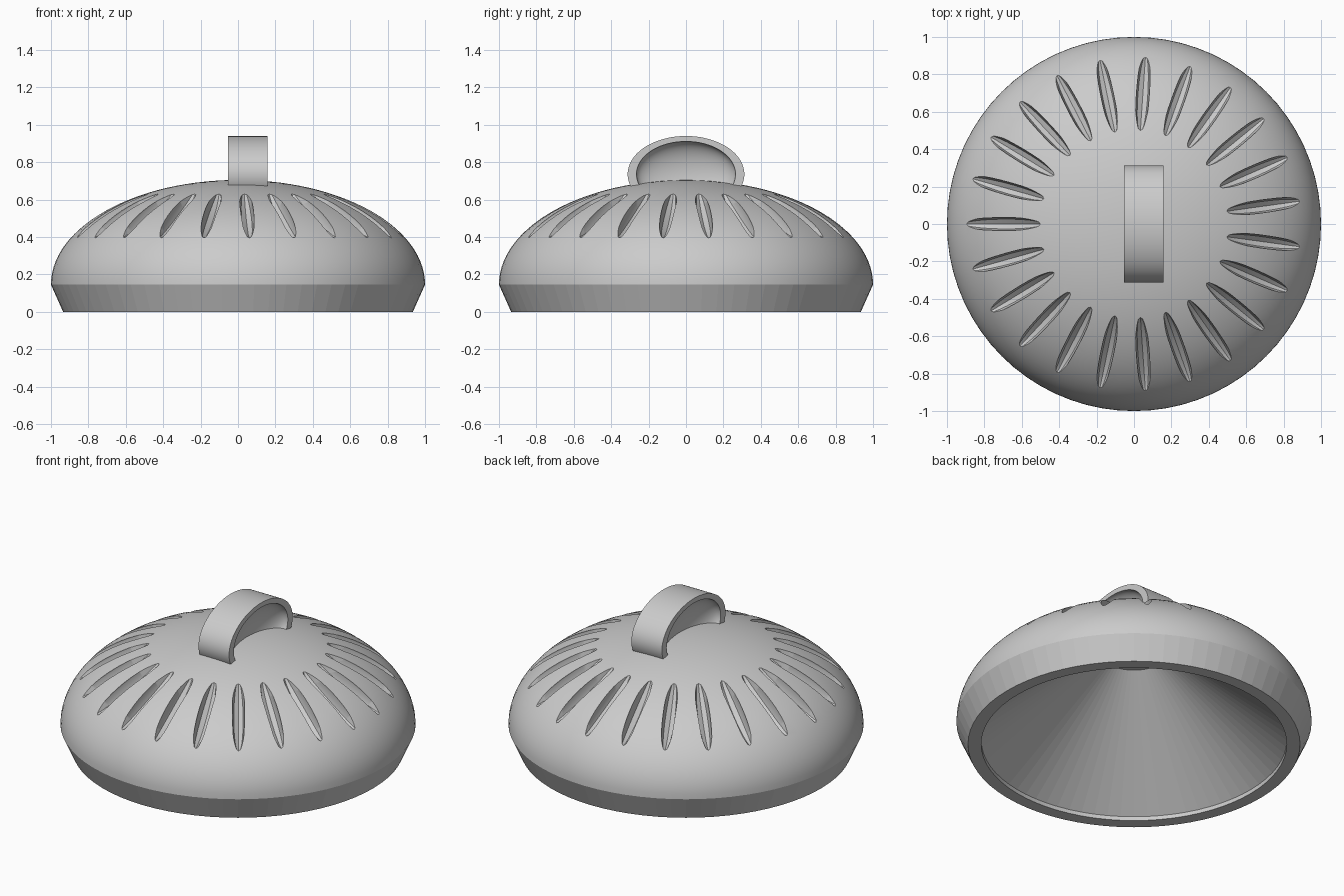
import bpy
import bmesh
from math import pi, sin, cos, radians, atan2
from mathutils import Matrix, Vector

cube = bpy.data.objects.get("Cube")
if cube:
    bpy.data.objects.remove(cube, do_unlink=True)

grey = bpy.data.materials.new("plain_grey")
grey.use_nodes = True
colour = (0.6, 0.6, 0.6, 1)
grey.diffuse_color = colour
grey.node_tree.nodes["Principled BSDF"].inputs["Base Color"].default_value = colour

RIM_Z, DOME_H = 0.145, 0.56   # widest point and dome rise
SLOTS = 23


def make_object(name, bm):
    bmesh.ops.recalc_face_normals(bm, faces=bm.faces)
    mesh = bpy.data.meshes.new(name)
    bm.to_mesh(mesh)
    bm.free()
    mesh.materials.append(grey)
    obj = bpy.data.objects.new(name, mesh)
    bpy.context.collection.objects.link(obj)
    return obj


def carve(obj, bm):
    """Subtract the shapes in bm from obj."""
    cutter = make_object("cutter", bm)
    cutter.hide_render = True
    cut = obj.modifiers.new("cut", "BOOLEAN")
    cut.operation = "DIFFERENCE"
    cut.solver = "EXACT"
    cut.object = cutter
    bpy.context.view_layer.objects.active = obj
    bpy.ops.object.modifier_apply(modifier=cut.name)
    bpy.data.objects.remove(cutter, do_unlink=True)


def smooth(obj, degrees):
    bpy.ops.object.select_all(action="DESELECT")
    obj.select_set(True)
    bpy.context.view_layer.objects.active = obj
    bpy.ops.object.shade_smooth_by_angle(angle=radians(degrees))


# Lid: lathed dome, undercut rim and hollow conical inside
profile = [(0, 0.585), (0.18, 0.585), (0.86, 0.025), (0.86, 0), (0.935, 0)]
steps = 28
for i in range(steps + 1):
    a = pi / 2 * i / steps
    profile.append((cos(a) if i < steps else 0, RIM_Z + DOME_H * sin(a)))
bm = bmesh.new()
verts = [bm.verts.new((r, 0, z)) for r, z in profile]
edges = [bm.edges.new(pair) for pair in zip(verts, verts[1:])]
bmesh.ops.spin(bm, geom=verts + edges, cent=(0, 0, 0), axis=(0, 0, 1),
               angle=2 * pi, steps=72, use_merge=True)
bmesh.ops.remove_doubles(bm, verts=bm.verts, dist=0.0001)
lid = make_object("lid", bm)

# Ring of slender faceted grooves cut into the dome
inner, outer = Vector((0.5, 0, 0.63)), Vector((0.89, 0, 0.395))
along = outer - inner
tilt = Matrix.Rotation(atan2(-along.z, along.x), 4, "Y")
lift = Matrix.Translation((0, 0, 0.02))
shape = Matrix.Diagonal((along.length * 0.53, 0.037, 0.06, 1))
poles = Matrix.Rotation(pi / 2, 4, "Y")
bm = bmesh.new()
for i in range(SLOTS):
    turn = Matrix.Rotation(pi + 2 * pi * i / SLOTS, 4, "Z")
    place = turn @ Matrix.Translation((inner + outer) / 2) @ tilt @ lift @ shape @ poles
    bmesh.ops.create_uvsphere(bm, u_segments=8, v_segments=20, radius=1, matrix=place)
carve(lid, bm)
smooth(lid, 30)

# Undercut rim and cone keep flat facets
for face in lid.data.polygons:
    if face.normal.z < -0.3:
        face.use_smooth = False

# Handle: upright oval disc, scooped out on both sides
WIDTH, MID_X, MID_Z = 0.21, 0.052, 0.736
bm = bmesh.new()
place = (Matrix.Translation((MID_X, 0, MID_Z)) @ Matrix.Diagonal((1, 0.312, 0.204, 1))
         @ Matrix.Rotation(pi / 2, 4, "Y"))
bmesh.ops.create_cone(bm, cap_ends=True, segments=96, radius1=1, radius2=1,
                      depth=WIDTH, matrix=place)
handle = make_object("handle", bm)

bm = bmesh.new()
for side in (-1, 1):
    place = (Matrix.Translation((MID_X + side * WIDTH / 2, 0, MID_Z))
             @ Matrix.Diagonal((0.098, 0.265, 0.175, 1)) @ Matrix.Rotation(pi / 2, 4, "Y"))
    bmesh.ops.create_uvsphere(bm, u_segments=64, v_segments=32, radius=1, matrix=place)
carve(handle, bm)

# Trim the handle's base inside the lid's thickness
bm = bmesh.new()
bmesh.ops.create_cube(bm, size=1, matrix=Matrix.Translation((MID_X, 0, 0.13)))
carve(handle, bm)
smooth(handle, 30)
